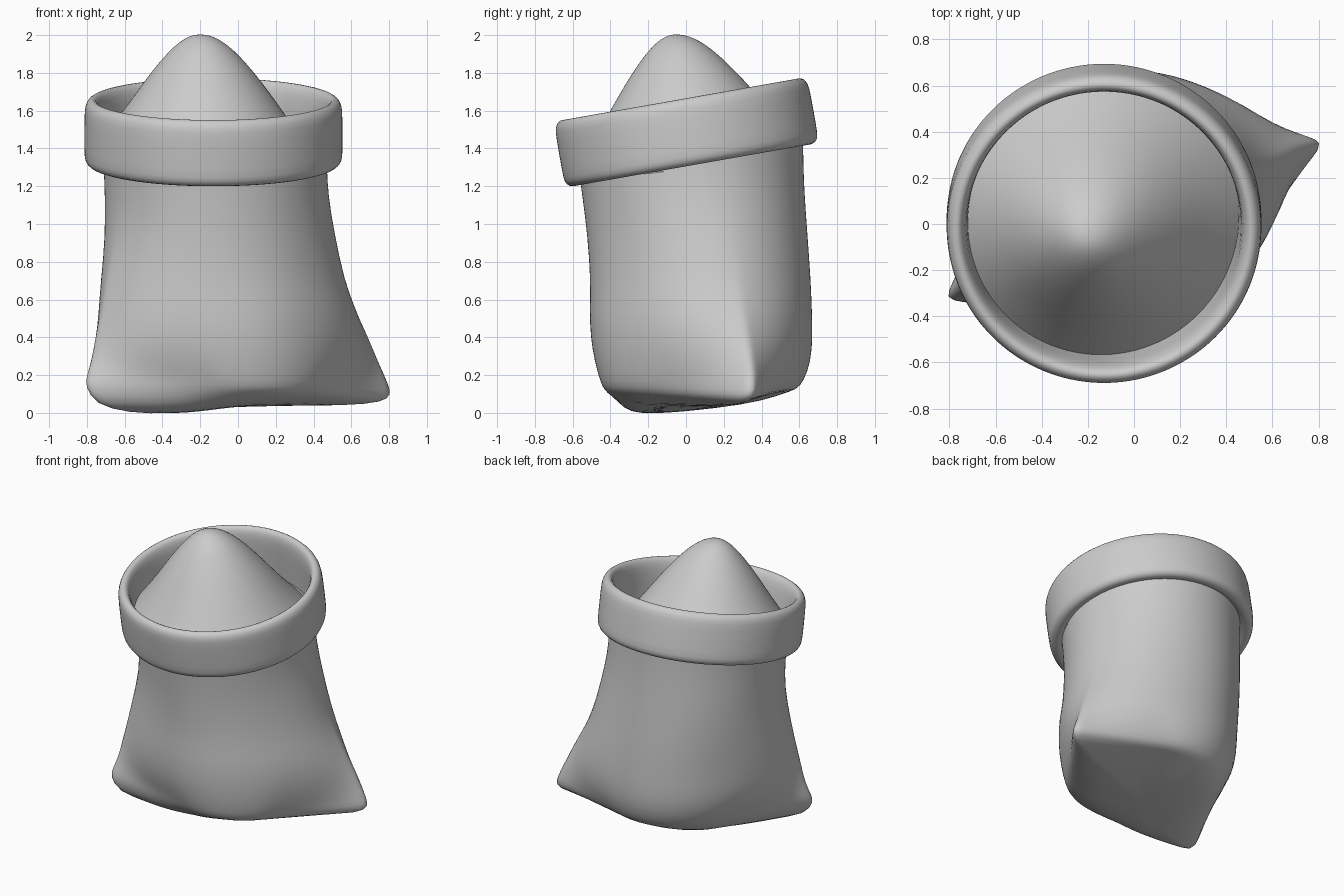
import bpy, bmesh, math
from mathutils import Vector, Matrix

if "Cube" in bpy.data.objects:
    bpy.data.objects.remove(bpy.data.objects["Cube"])

N = 120  # points per ring (3 degree steps)


def loft(name, rings, cap_end=None):
    """Skin a list of closed rings; optionally close the last ring to a point."""
    bm = bmesh.new()
    loops = [[bm.verts.new(p) for p in ring] for ring in rings]
    n = len(rings[0])
    for a, b in zip(loops, loops[1:]):
        for i in range(n):
            j = (i + 1) % n
            bm.faces.new((a[i], a[j], b[j], b[i]))
    if cap_end is not None:
        tip = bm.verts.new(cap_end)
        last = loops[-1]
        for i in range(n):
            bm.faces.new((last[i], last[(i + 1) % n], tip))
    bmesh.ops.recalc_face_normals(bm, faces=bm.faces)
    me = bpy.data.meshes.new(name)
    bm.to_mesh(me)
    bm.free()
    me.polygons.foreach_set("use_smooth", [True] * len(me.polygons))
    ob = bpy.data.objects.new(name, me)
    bpy.context.collection.objects.link(ob)
    mod = ob.modifiers.new("smooth", 'SUBSURF')
    mod.levels = mod.render_levels = 1
    return ob


TIPS = (math.radians(18), math.radians(207))  # directions of the two pinched corners


def sack_radius(theta, r, reach):
    """Circle of radius r bulging softly, then with straight sides, out to each corner."""
    best = r
    for tip, d in zip(TIPS, reach):
        if d > r:
            alpha = math.acos(r / d)
            off = abs((theta - tip + math.pi) % (2 * math.pi) - math.pi)
            hull = r / math.cos(alpha - off) if off < alpha else r
            soft = r + (d - r) * max(0, math.cos(off)) ** 4
            w = min(1, (d - r) / .32) ** 1.5
            best = max(best, soft + (hull - soft) * w)
    return best


# Sack body: z, tilt, centre x, centre y, radius, right reach, left reach
levels = [
    (1.44, .17, -.13, .02, .60, 0, 0),
    (1.30, .12, -.12, .03, .59, 0, 0),
    (1.15, .06, -.12, .04, .585, .60, 0),
    (0.95, .00, -.11, .06, .582, .63, .60),
    (0.70, .00, -.08, .08, .58, .66, .69),
    (0.55, .00, -.06, .08, .585, .71, .74),
    (0.40, .00, -.05, .085, .585, .78, .79),
    (0.27, .00, -.04, .09, .57, .84, .83),
    (0.17, .00, -.03, .085, .54, .89, .885),
    (0.12, .00, -.03, .075, .51, .905, .895),
    (0.08, .02, -.03, .06, .45, .865, .84),
    (0.04, .05, -.04, .03, .34, .66, .62),
    (0.022, .05, -.06, .00, .18, .36, .34),
]
rings = []
for z, tilt, cx, cy, r, right, left in levels:
    ring = []
    for i in range(N):
        t = 2 * math.pi * i / N
        d = sack_radius(t, r, (right, left))
        x, y = cx + d * math.cos(t), cy + d * math.sin(t)
        sag = -.03 * x * max(0, min(1, (.4 - z) / .2))
        if z < .1:
            sag = .03 * math.tanh(4 * (x + .15)) - .09 * max(0, x - .1)
        ring.append((x, y, z + tilt * y + sag))
    rings.append(ring)
loft("sack_body", rings, (-.06, 0, .03))

# Rolled cuff: lathed profile, tilted forward
frame = Matrix.Translation((-.13, -.03, 1.665)) @ Matrix.Rotation(math.radians(10), 4, 'X')
profile = [(.585, -.34), (.592, -.2), (.597, -.08), (.612, -.02), (.635, 0),
           (.662, -.01), (.68, -.04), (.684, -.09), (.684, -.29), (.682, -.33),
           (.66, -.358), (.625, -.362), (.605, -.35), (.585, -.34)]
rings = [[frame @ Vector((r * math.cos(2 * math.pi * i / 72), r * math.sin(2 * math.pi * i / 72), h))
          for i in range(72)] for r, h in profile]
loft("rolled_cuff", rings)

# Heaped contents: bell-shaped mound with an off-centre peak
peak = Vector((-.20, -.055, 2.004))
mound = [(1, 0), (.88, .14), (.75, .30), (.62, .475), (.5, .63), (.38, .77),
         (.26, .89), (.15, .965), (.07, .993)]
rings = []
for t, h in mound:
    ring = []
    for i in range(72):
        a = 2 * math.pi * i / 72
        edge = Vector((-.13 + .595 * math.cos(a), .59 * math.sin(a), 0))
        edge.z = 1.37 + .15 * edge.y - .13 * (edge.x + .13)
        p = peak.lerp(edge, t)
        p.z = edge.z + (peak.z - edge.z) * h
        ring.append(p)
    rings.append(ring)
loft("heaped_contents", rings, peak)
